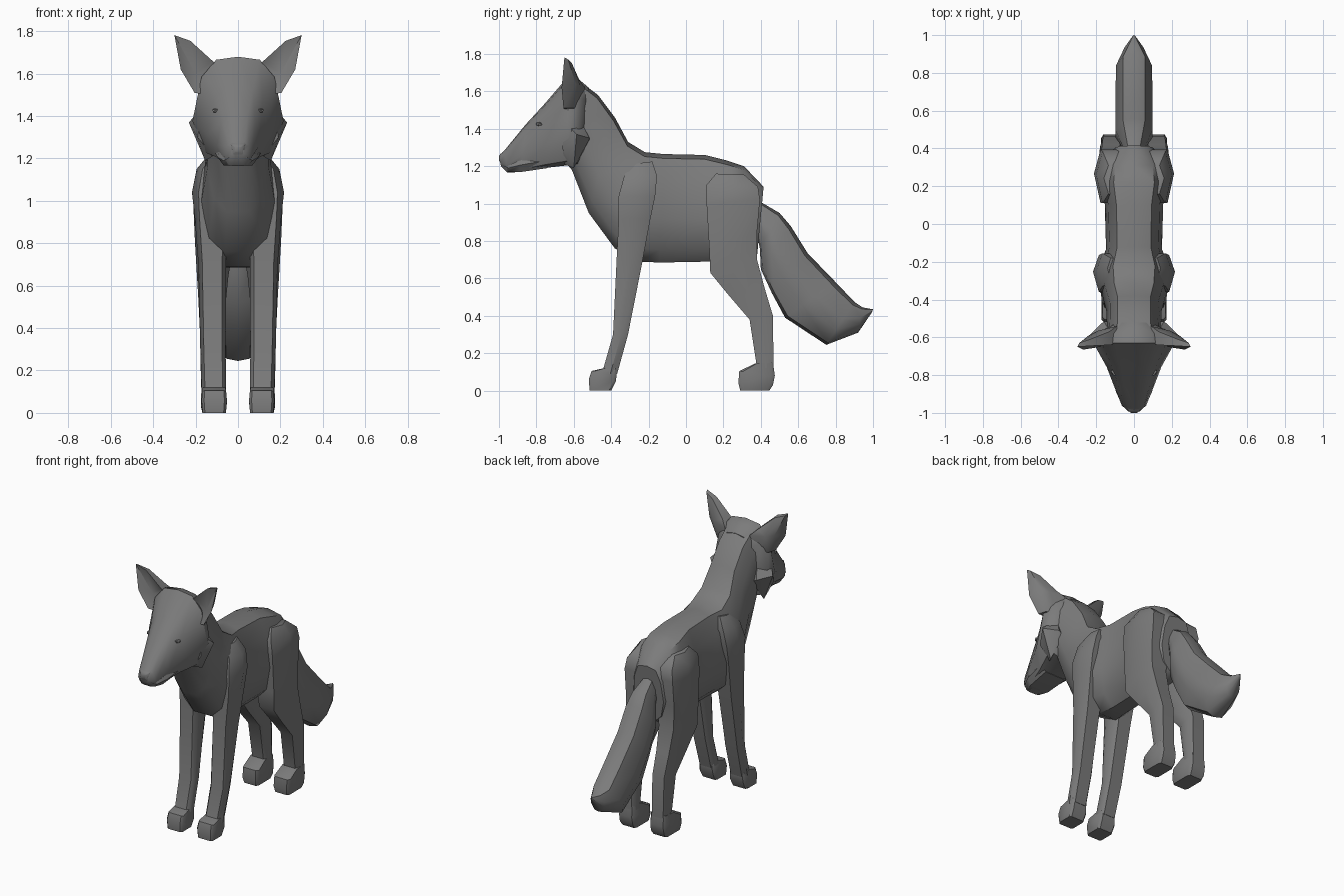
import bpy, bmesh, math
from mathutils import Vector

grey = bpy.data.materials.new("dark_grey")
grey.diffuse_color = (.2, .2, .2, 1)


def finish(name, bm, mirror=False, angle=42):
    bmesh.ops.recalc_face_normals(bm, faces=bm.faces)
    me = bpy.data.meshes.new(name)
    bm.to_mesh(me)
    bm.free()
    me.materials.append(grey)
    ob = bpy.data.objects.new(name, me)
    bpy.context.collection.objects.link(ob)
    if mirror:
        ob.modifiers.new("Mirror", 'MIRROR').use_mirror_merge = False
    bpy.ops.object.select_all(action='DESELECT')
    ob.select_set(True)
    bpy.context.view_layer.objects.active = ob
    bpy.ops.object.shade_smooth_by_angle(angle=math.radians(angle))
    return ob


def loft(name, rings, section, mirror=False):
    """Each ring: (y, z) where t=1, (y, z) where t=0, half width[, centre x]."""
    bm = bmesh.new()
    loops = []
    for y1, z1, y0, z0, w, *c in rings:
        x = c[0] if c else 0
        loops.append([bm.verts.new((x + w * u, y0 + (y1 - y0) * t, z0 + (z1 - z0) * t))
                      for u, t in section])
    n = len(section)
    for a, b in zip(loops, loops[1:]):
        for i in range(n):
            j = (i + 1) % n
            bm.faces.new((a[i], a[j], b[j], b[i]))
    bm.faces.new(loops[0])
    bm.faces.new(loops[-1])
    return finish(name, bm, mirror)


def symmetric(half):
    return half + [(-u, t) for u, t in reversed(half) if u > 0]


BODY = symmetric([(0, 1), (.6, .96), (.88, .75), (1, .4), (.78, .12), (.35, 0)])
HEAD = symmetric([(0, 1), (.48, .97), (.8, .8), (1, .36), (.72, .05), (.4, 0)])
MUZZLE = symmetric([(0, 1), (.4, .9), (.75, .6), (1, .2), (.7, 0)])
TAIL = symmetric([(0, 1), (.6, .93), (1, .6), (1, .35), (.6, .05), (0, 0)])
LEG = [(1, .55), (.72, 1), (-.72, 1), (-1, .75), (-1, .25), (-.72, 0), (.72, 0)]
PAW = [(1, .1), (1, .9), (.8, 1), (-.8, 1), (-1, .9), (-1, .1), (-.8, 0), (.8, 0)]

# Torso and neck, rump to skull
loft("body", [
    (.415, 1.09, .38, .72, .11), (.31, 1.20, .34, .70, .165),
    (.22, 1.23, .24, .69, .18), (.10, 1.26, .12, .69, .155),
    (-.12, 1.265, -.14, .685, .148), (-.22, 1.275, -.25, .69, .185),
    (-.31, 1.33, -.38, .76, .175), (-.38, 1.46, -.52, .95, .145),
    (-.47, 1.58, -.61, 1.18, .145), (-.57, 1.655, -.66, 1.24, .15)], BODY)

# Head with wide cheeks, tapering forward
loft("head", [
    (-.52, 1.62, -.55, 1.25, .13), (-.58, 1.67, -.58, 1.20, .20),
    (-.63, 1.68, -.63, 1.205, .215), (-.75, 1.54, -.76, 1.19, .145),
    (-.86, 1.42, -.88, 1.17, .10), (-.97, 1.285, -.955, 1.165, .065),
    (-.995, 1.26, -.99, 1.20, .03)], HEAD)

# Muzzle and nose
loft("muzzle", [
    (-.74, 1.40, -.74, 1.19, .11), (-.86, 1.36, -.89, 1.168, .097),
    (-.95, 1.28, -.95, 1.168, .068), (-.985, 1.265, -.975, 1.19, .042)], MUZZLE)
loft("nose", [(-.95, 1.285, -.955, 1.215, .04), (-.99, 1.268, -.985, 1.21, .032),
              (-1.0, 1.255, -1.0, 1.23, .015)], PAW)

# Cheek tufts: flat-backed wedges
bm = bmesh.new()
for p in [(.17, -.65, 1.44), (.232, -.585, 1.37), (.16, -.515, 1.35), (.12, -.52, 1.33),
          (.155, -.60, 1.19), (.19, -.66, 1.30), (.12, -.65, 1.21), (.12, -.58, 1.47)]:
    bm.verts.new(p)
bmesh.ops.convex_hull(bm, input=bm.verts)
finish("cheek_tufts", bm, mirror=True)

# Ears: hollow front, thick rounded back
bm = bmesh.new()
rim = [bm.verts.new(p) for p in [
    (.09, -.62, 1.63), (.12, -.64, 1.66), (.225, -.645, 1.755), (.30, -.65, 1.782),
    (.27, -.665, 1.62), (.205, -.655, 1.51), (.14, -.64, 1.50)]]
back = [bm.verts.new(p) for p in [
    (.09, -.54, 1.62), (.13, -.57, 1.66), (.23, -.61, 1.75), (.29, -.63, 1.77),
    (.24, -.59, 1.64), (.19, -.60, 1.51), (.13, -.58, 1.50)]]
hollow = bm.verts.new((.20, -.615, 1.60))
ridge = bm.verts.new((.19, -.565, 1.63))
for i in range(len(rim)):
    j = (i + 1) % len(rim)
    bm.faces.new((rim[i], rim[j], hollow))
    bm.faces.new((rim[j], rim[i], back[i], back[j]))
    bm.faces.new((back[j], back[i], ridge))
finish("ears", bm, mirror=True)

# Eyes
bm = bmesh.new()
bmesh.ops.create_icosphere(bm, subdivisions=1, radius=1)
for v in bm.verts:
    v.co = Vector((.095, -.782, 1.425)) + v.co * Vector((.03, .025, .014))
finish("eyes", bm, mirror=True)

# Paws
loft("front_paws", [
    (-.40, 0, -.515, 0, .055, .112), (-.375, .05, -.52, .06, .06, .112),
    (-.37, .09, -.505, .105, .056, .112), (-.37, .12, -.44, .12, .053, .113)],
    PAW, mirror=True)
loft("hind_paws", [
    (.445, 0, .29, 0, .053, .115), (.465, .03, .28, .04, .06, .115),
    (.475, .08, .285, .105, .058, .115), (.465, .15, .37, .145, .055, .117)],
    PAW, mirror=True)

# Front legs, ankle to shoulder (t=1 is the back edge)
loft("front_legs", [
    (-.368, .09, -.45, .09, .057, .114), (-.31, .30, -.39, .30, .06, .118),
    (-.235, .68, -.37, .72, .065, .122), (-.19, .92, -.36, .92, .08, .124),
    (-.165, 1.04, -.36, 1.04, .11, .107), (-.155, 1.15, -.33, 1.15, .10, .095),
    (-.18, 1.225, -.30, 1.21, .06, .08)], LEG, mirror=True)

# Hind legs, hock to hip
loft("hind_legs", [
    (.468, .12, .38, .12, .057, .117), (.465, .40, .34, .38, .06, .12),
    (.42, .55, .22, .52, .065, .122), (.38, .70, .13, .63, .075, .12),
    (.38, .85, .125, .75, .09, .113), (.395, 1.02, .11, 1.0, .125, .087),
    (.385, 1.09, .11, 1.10, .12, .08), (.31, 1.155, .16, 1.16, .09, .07)],
    LEG, mirror=True)

# Bushy tail
loft("tail", [
    (.38, 1.02, .37, .88, .045), (.50, .95, .395, .76, .08),
    (.56, .88, .40, .65, .097), (.65, .735, .46, .52, .098),
    (.80, .58, .53, .39, .098), (.90, .475, .75, .245, .095),
    (.945, .445, .92, .31, .05), (1.0, .435, .995, .42, .005)], TAIL)
